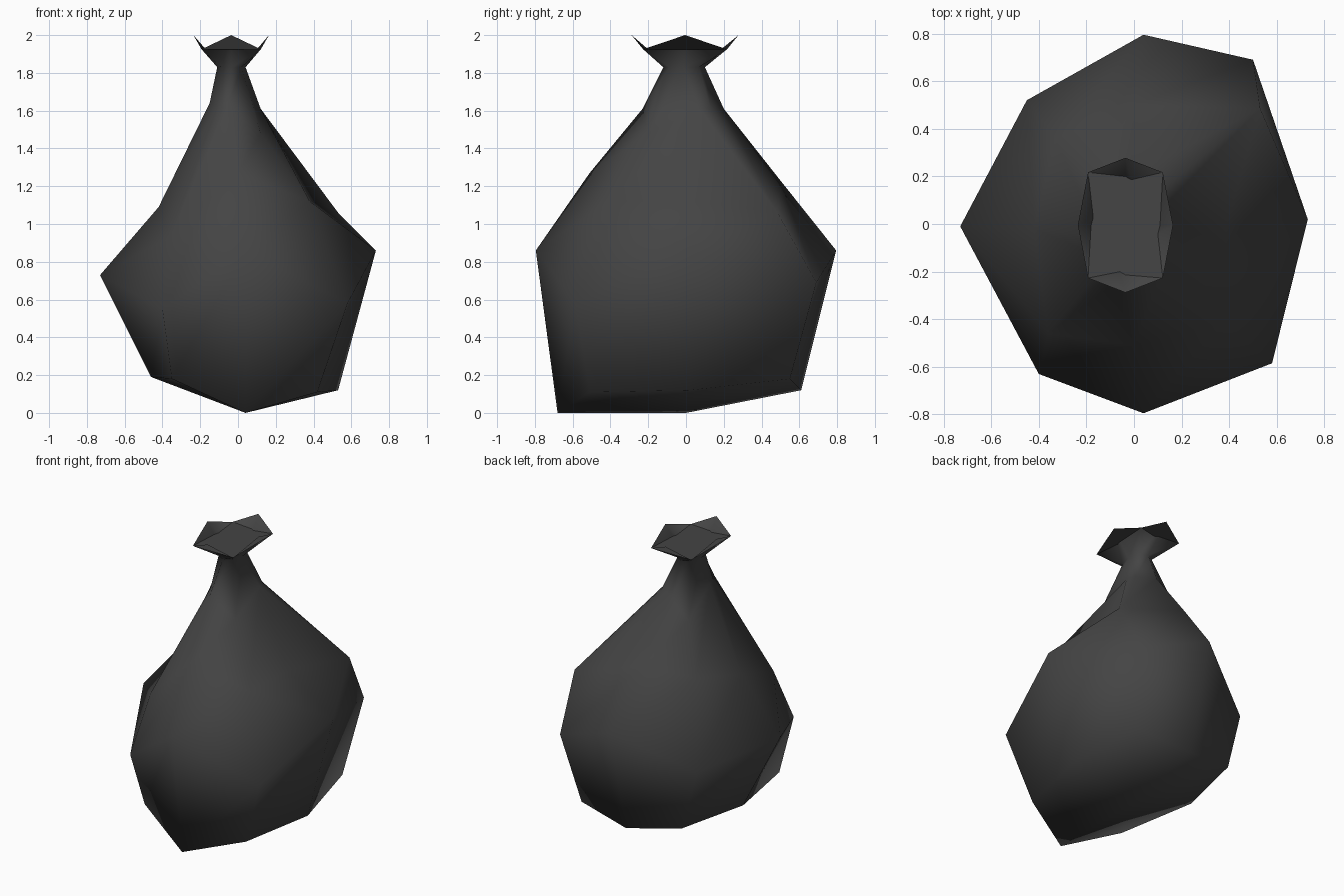
import bpy, bmesh, math

if "Cube" in bpy.data.objects:
    bpy.data.objects.remove(bpy.data.objects["Cube"])

black = bpy.data.materials.new("dark grey plastic")
black.diffuse_color = (0.058, 0.058, 0.058, 1)
black.use_nodes = True
black.node_tree.nodes["Principled BSDF"].inputs["Base Color"].default_value = black.diffuse_color


def oval(cx, cy, rx, ry, z_axis, z_diag, k=0.75):
    """Eight-sided ring; corners sit at fraction k of the radii."""
    pts = []
    for i in range(8):
        a = i * math.pi / 4
        f = 1 if i % 2 == 0 else k / math.cos(math.pi / 4)
        z = z_axis if i % 2 == 0 else z_diag
        pts.append((cx + rx * f * math.cos(a), cy + ry * f * math.sin(a), z))
    return pts


# Sagging bag body: irregular rings, ordered E, NE, N, NW, W, SW, S, SE
bottom = [(.53, .02, .12), (.43, .55, .18), (.04, .61, .12), (-.34, .53, .19),
          (-.46, .02, .19), (-.35, -.54, .18), (.04, -.68, 0), (.42, -.51, .11)]
belly = [(.73, .02, .86), (.50, .69, .69), (.04, .795, .86), (-.45, .52, .61),
         (-.73, -.01, .73), (-.40, -.63, .55), (.04, -.795, .86), (.58, -.585, .58)]
shoulder = [(.39, 0, 1.12), (.53, .485, 1.06), (0, .5, 1.23), (-.33, .36, 1.18),
            (-.42, -.02, 1.09), (-.36, -.46, .93), (0, -.51, 1.27), (.38, -.41, 1.12)]
gather = [(.12, .07, 1.61), (.1, .13, 1.61), (-.02, .2, 1.61), (-.16, .2, 1.48),
          (-.15, -.05, 1.64), (-.11, -.15, 1.62), (-.06, -.23, 1.61), (.12, -.2, 1.48)]
# Tied neck and flared mouth
neck = oval(-.035, -.01, .075, .11, 1.83, 1.83, 0.72)
mouth = oval(-.036, -.005, .2, .283, 2.0, 1.925, 0.785)

bm = bmesh.new()
rings = [[bm.verts.new(p) for p in r]
         for r in (bottom, belly, shoulder, gather, neck, mouth)]
creased = {(1, 7), (2, 0)}  # panels folded along the other diagonal
for n, (lo, hi) in enumerate(zip(rings, rings[1:])):
    for i in range(8):
        j = (i + 1) % 8
        if (n, i) in creased:
            bm.faces.new((lo[i], lo[j], hi[i]))
            bm.faces.new((lo[j], hi[j], hi[i]))
        else:
            bm.faces.new((lo[i], lo[j], hi[j], hi[i]))

# Base closes to a low centre point
base = bm.verts.new((.04, 0, 0))
for i in range(8):
    bm.faces.new((base, rings[0][(i + 1) % 8], rings[0][i]))

# Mouth cap: one face with drooping corners
cap = bm.faces.new(rings[-1])

bmesh.ops.recalc_face_normals(bm, faces=bm.faces)
mesh = bpy.data.meshes.new("tied_bag")
bm.to_mesh(mesh)
bm.free()
mesh.materials.append(black)
bag = bpy.data.objects.new("tied_bag", mesh)
bpy.context.collection.objects.link(bag)

# Soft sides, crisp mouth
bpy.context.view_layer.objects.active = bag
bag.select_set(True)
bpy.ops.object.shade_smooth_by_angle(angle=math.radians(80))
